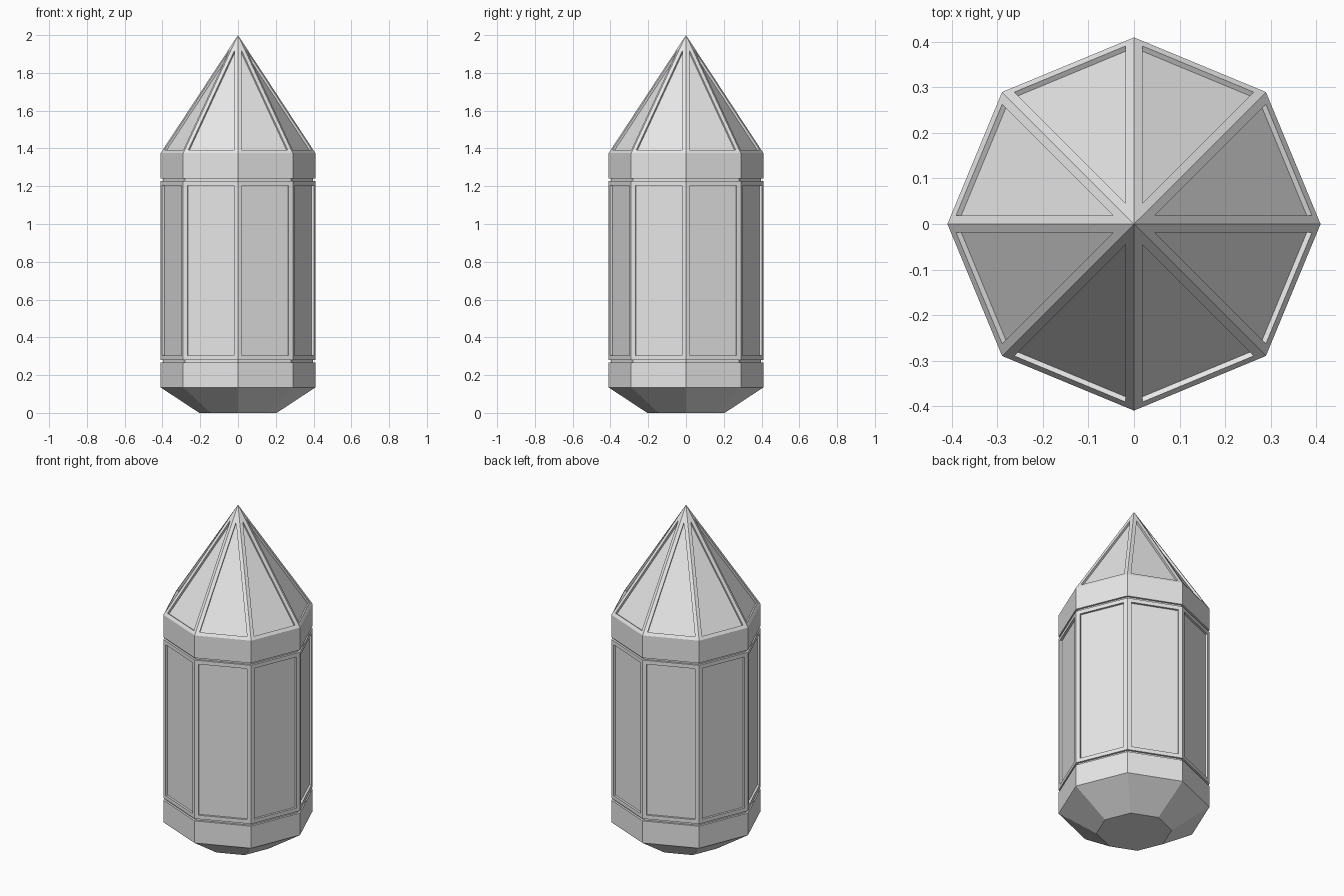
import bpy
import bmesh
from math import cos, sin, pi

cube = bpy.data.objects.get("Cube")
if cube:
    bpy.data.objects.remove(cube, do_unlink=True)

SIDES = 8
OUTER = 0.41        # corner radius of the hull
SEAM = 0.397        # corner radius inside the grooves
FOOT = 0.205        # corner radius of the flat underside
RECESS = 0.0125     # panel depth

# Plain grey finish
grey = bpy.data.materials.new("light grey")
grey.use_nodes = True
grey.diffuse_color = (0.8, 0.8, 0.8, 1)
grey.node_tree.nodes["Principled BSDF"].inputs["Base Color"].default_value = (0.8, 0.8, 0.8, 1)


def octagon_part(name, profile, border=0):
    """Stack octagonal rings of (radius, height); a border recesses each side panel."""
    bm = bmesh.new()
    rings = []
    for radius, z in profile:
        if radius == 0:
            rings.append([bm.verts.new((0, 0, z))] * SIDES)
        else:
            rings.append([bm.verts.new((radius * cos(2 * pi * i / SIDES),
                                        radius * sin(2 * pi * i / SIDES), z))
                          for i in range(SIDES)])
    walls = []
    for low, high in zip(rings, rings[1:]):
        for i in range(SIDES):
            j = (i + 1) % SIDES
            corners = dict.fromkeys((low[i], low[j], high[j], high[i]))
            walls.append(bm.faces.new(list(corners)))
    for ring, (radius, z) in ((rings[0], profile[0]), (rings[-1], profile[-1])):
        if radius:
            bm.faces.new(ring)
    bmesh.ops.recalc_face_normals(bm, faces=bm.faces[:])

    # Frame each panel, then push it straight in
    if border:
        bmesh.ops.inset_individual(bm, faces=walls, thickness=border, use_even_offset=True)
        bmesh.ops.inset_individual(bm, faces=walls, thickness=0, depth=-RECESS)

    mesh = bpy.data.meshes.new(name)
    bm.to_mesh(mesh)
    bm.free()
    mesh.materials.append(grey)
    obj = bpy.data.objects.new(name, mesh)
    bpy.context.collection.objects.link(obj)
    return obj


# Tapered foot and lower band
octagon_part("lower_band", [(FOOT, 0), (OUTER, 0.135), (OUTER, 0.267)])
octagon_part("lower_groove", [(SEAM, 0.267), (SEAM, 0.28)])

# Panelled body
octagon_part("body", [(OUTER, 0.28), (OUTER, 1.228)], border=0.023)
octagon_part("upper_groove", [(SEAM, 1.228), (SEAM, 1.241)])

# Upper band and panelled spire
octagon_part("upper_band", [(OUTER, 1.241), (OUTER, 1.375)])
octagon_part("spire", [(OUTER, 1.375), (0, 2)], border=0.02)
